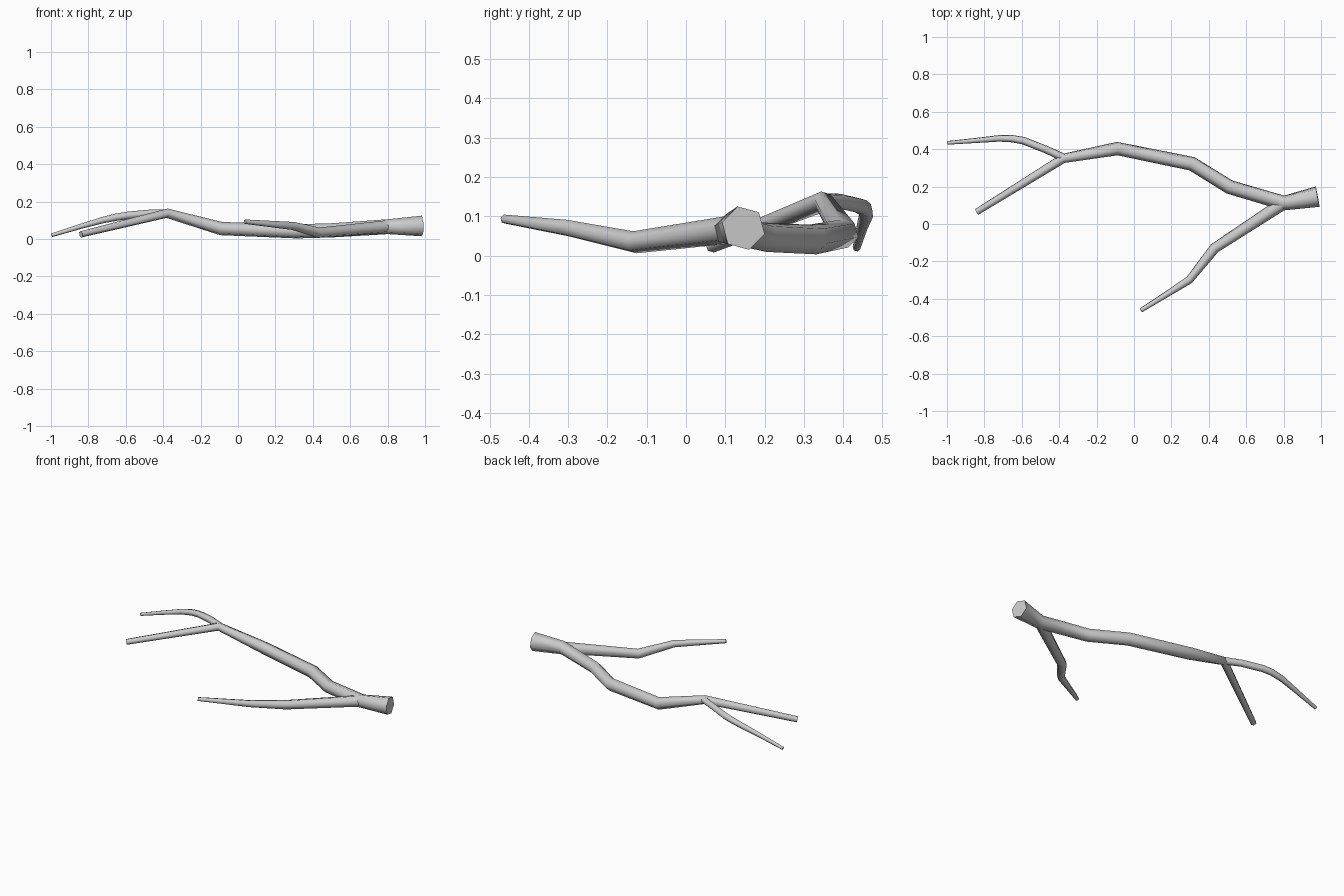
import bpy, bmesh, math
from mathutils import Vector

if "Cube" in bpy.data.objects:
    bpy.data.objects.remove(bpy.data.objects["Cube"])

SIDES = 6
PHASE = math.radians(15)


def limb(name, pts):
    """Tapered six-sided tube through (x, y, z, radius) points, capped at both ends."""
    bm = bmesh.new()
    pos = [Vector(p[:3]) for p in pts]
    rings = []
    for i, p in enumerate(pos):
        d_in = (p - pos[i - 1]).normalized() if i else None
        d_out = (pos[i + 1] - p).normalized() if i < len(pos) - 1 else None
        t = ((d_in or d_out) + (d_out or d_in)).normalized()
        side = Vector((0, 0, 1)).cross(t).normalized()
        up = t.cross(side)
        ring = []
        for k in range(SIDES):
            a = PHASE + 2 * math.pi * k / SIDES
            ring.append(bm.verts.new(p + pts[i][3] * (math.cos(a) * side + math.sin(a) * up)))
        rings.append(ring)
    for r0, r1 in zip(rings, rings[1:]):
        for k in range(SIDES):
            n = (k + 1) % SIDES
            bm.faces.new((r0[k], r0[n], r1[n], r1[k]))
    bm.faces.new(rings[0][::-1])
    bm.faces.new(rings[-1])
    bmesh.ops.recalc_face_normals(bm, faces=bm.faces[:])
    mesh = bpy.data.meshes.new(name)
    bm.to_mesh(mesh)
    bm.free()
    ob = bpy.data.objects.new(name, mesh)
    bpy.context.collection.objects.link(ob)
    bpy.ops.object.select_all(action='DESELECT')
    ob.select_set(True)
    bpy.context.view_layer.objects.active = ob
    bpy.ops.object.shade_smooth_by_angle(angle=math.radians(65))
    return ob


# main bough, running from the thick cut end to the lower left twig tip
limb("main_branch", [
    (0.982, 0.146, 0.070, 0.057), (0.80, 0.112, 0.066, 0.041),
    (0.51, 0.198, 0.047, 0.039), (0.31, 0.322, 0.041, 0.039),
    (-0.09, 0.403, 0.056, 0.037), (-0.38, 0.350, 0.138, 0.026),
    (-0.84, 0.065, 0.025, 0.018)])

# front side branch
limb("side_branch", [
    (0.80, 0.112, 0.066, 0.036), (0.43, -0.130, 0.034, 0.029),
    (0.295, -0.300, 0.070, 0.022), (0.037, -0.462, 0.093, 0.012)])

# curved twig at the far left
limb("curved_twig", [
    (-0.37, 0.352, 0.138, 0.022), (-0.47, 0.398, 0.137, 0.021),
    (-0.59, 0.445, 0.126, 0.021), (-0.65, 0.456, 0.117, 0.020),
    (-0.72, 0.458, 0.102, 0.018), (-0.84, 0.447, 0.068, 0.014),
    (-0.996, 0.434, 0.020, 0.010)])
